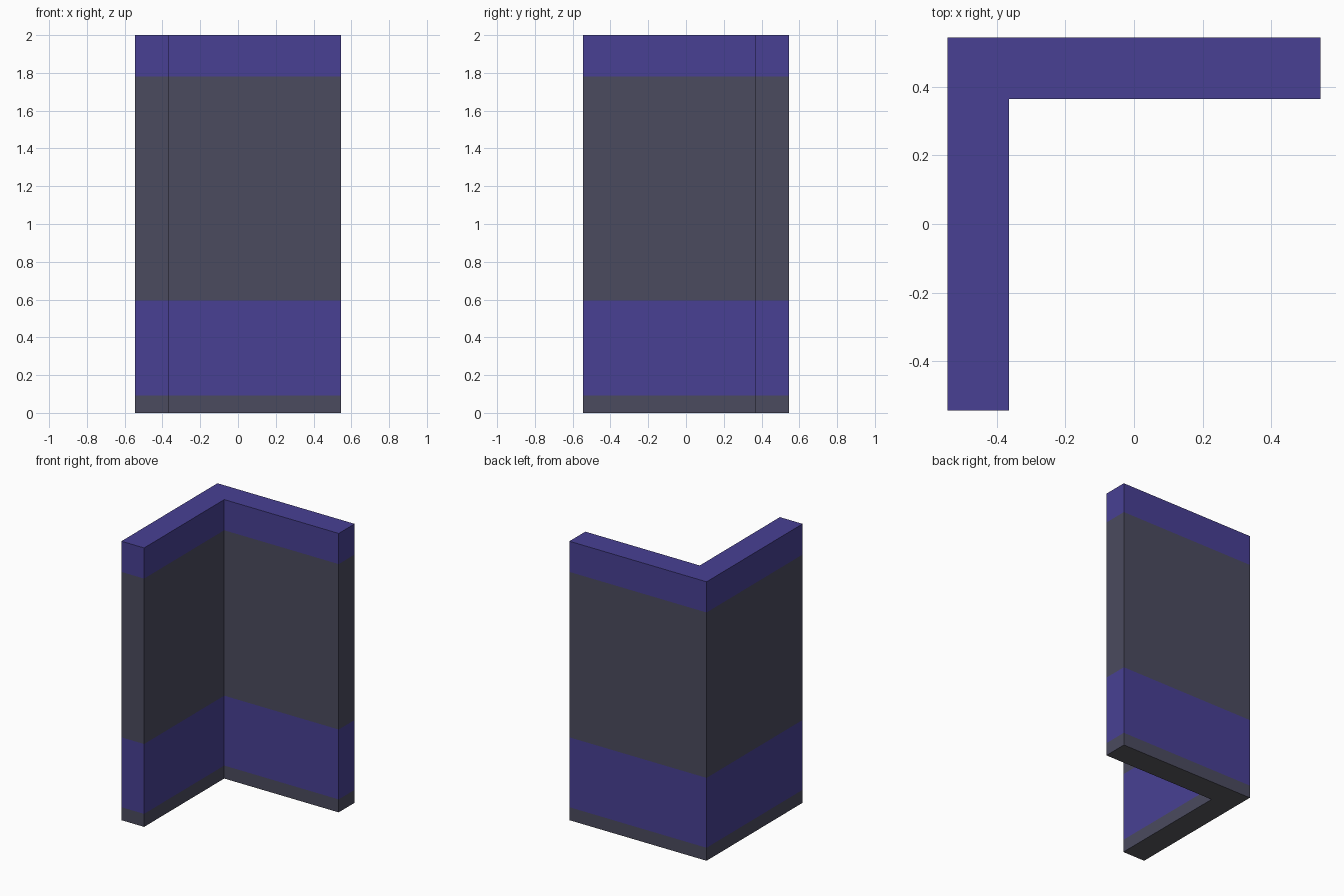
import bpy, bmesh

if "Cube" in bpy.data.objects:
    bpy.data.objects.remove(bpy.data.objects["Cube"])

R = 0.544   # outer half width
I = 0.364   # inner wall offset
PROFILE = [(-R, -R), (-I, -R), (-I, I), (R, I), (R, R), (-R, R)]
LEVELS = [0.0, 0.093, 0.594, 1.78, 2.0]


def material(name, color):
    m = bpy.data.materials.new(name)
    m.diffuse_color = (*color, 1)
    m.use_nodes = True
    m.node_tree.nodes["Principled BSDF"].inputs["Base Color"].default_value = m.diffuse_color
    return m


# L-shaped corner wall, extruded through each colour band
bm = bmesh.new()
rings = [[bm.verts.new((x, y, z)) for x, y in PROFILE] for z in LEVELS]
n = len(PROFILE)
for band, (low, high) in enumerate(zip(rings, rings[1:])):
    for i in range(n):
        j = (i + 1) % n
        f = bm.faces.new((low[i], low[j], high[j], high[i]))
        f.material_index = band % 2      # grey, blue, grey, blue

# Underside and top
# split each cap along the corner so both arms stay convex
for ring, mat in ((rings[0], 2), (rings[-1], 1)):
    for ids in ((0, 1, 2, 5), (2, 3, 4, 5)):
        order = ids if mat == 1 else ids[::-1]
        bm.faces.new([ring[i] for i in order]).material_index = mat
bmesh.ops.recalc_face_normals(bm, faces=bm.faces)

mesh = bpy.data.meshes.new("corner_wall")
bm.to_mesh(mesh)
bm.free()
mesh.materials.append(material("slate grey", (0.070, 0.070, 0.114)))
mesh.materials.append(material("indigo blue", (0.065, 0.051, 0.296)))
mesh.materials.append(material("underside grey", (0.105, 0.101, 0.119)))
bpy.context.collection.objects.link(bpy.data.objects.new("corner_wall", mesh))
